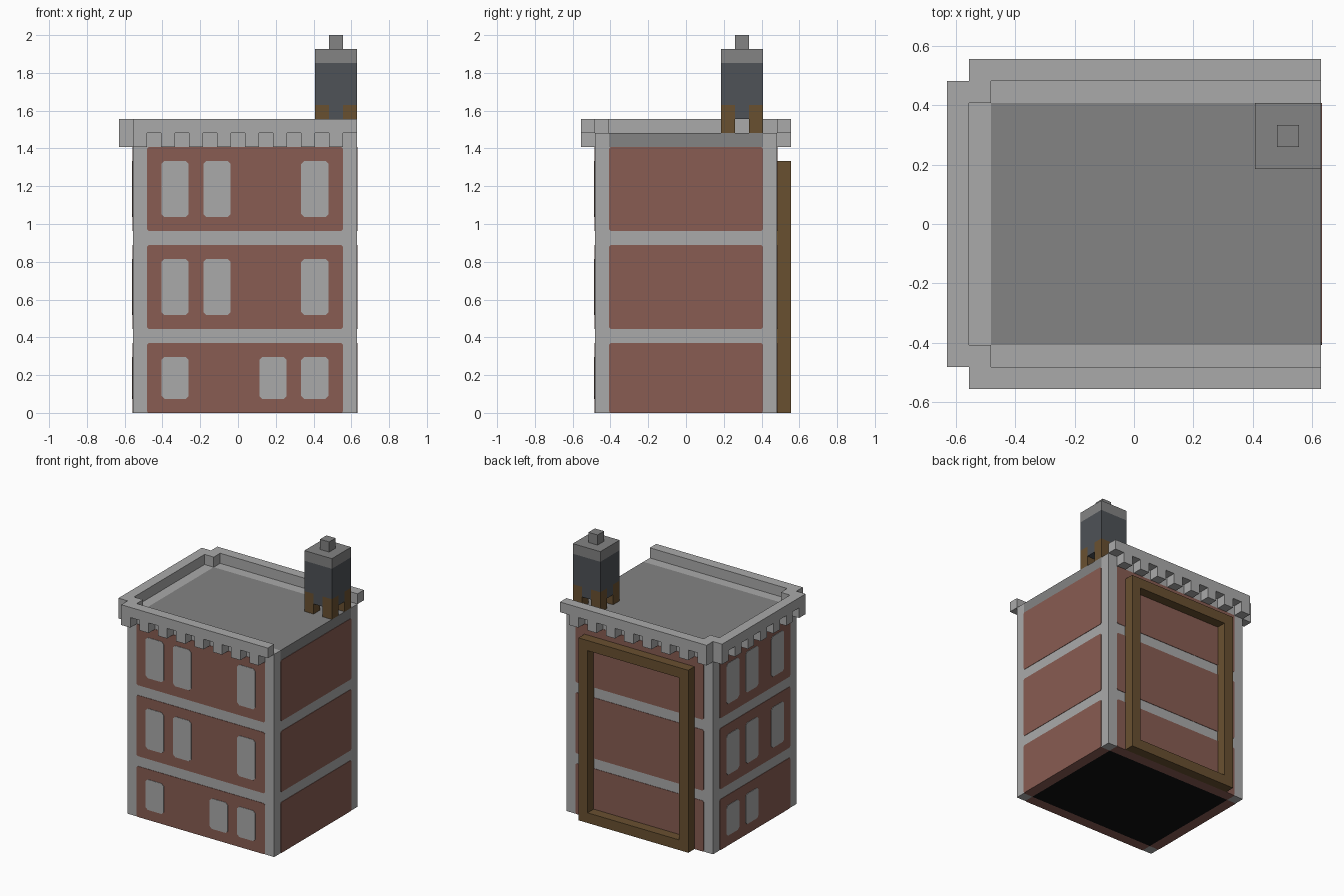
import bpy, bmesh
from mathutils import Vector

if "Cube" in bpy.data.objects:
    bpy.data.objects.remove(bpy.data.objects["Cube"], do_unlink=True)

UNIT = 2 / 27                                   # one building block
OFFSET = Vector((-8.5, -7.5, 0))                # centres the block grid
PLATE = 0.04                                    # painted plate thickness, in blocks


def material(name, srgb):
    m = bpy.data.materials.new(name)
    m.use_nodes = True
    col = [((c / 255 + 0.055) / 1.055) ** 2.4 for c in srgb] + [1]
    m.diffuse_color = col
    m.node_tree.nodes["Principled BSDF"].inputs["Base Color"].default_value = col
    return m


TRIM = material("pale stone", (170, 170, 170))
ROOF = material("roof grey", (131, 131, 131))
BRICK = material("red brick", (136, 92, 82))
WOOD = material("brown wood", (105, 80, 48))
SLATE = material("dark slate", (78, 82, 87))
BLACK = material("black", (17, 17, 17))


def finish(name, bm, mat):
    bmesh.ops.recalc_face_normals(bm, faces=bm.faces)
    for v in bm.verts:
        v.co = (v.co + OFFSET) * UNIT
    mesh = bpy.data.meshes.new(name)
    bm.to_mesh(mesh)
    bm.free()
    mesh.materials.append(mat)
    bpy.context.collection.objects.link(bpy.data.objects.new(name, mesh))


def blocks(name, mat, boxes):
    """Boxes given as (low corner, high corner) in block units."""
    bm = bmesh.new()
    for low, high in boxes:
        low, high = Vector(low), Vector(high)
        for v in bmesh.ops.create_cube(bm, size=1)["verts"]:
            v.co = (low + high) / 2 + v.co * (high - low)
    finish(name, bm, mat)


def plates(name, mat, wall, rects, lift, cut):
    """Thin plates with clipped corners on a wall (origin, across, outward)."""
    origin, across, out = map(Vector, wall)
    up = Vector((0, 0, 1))
    bm = bmesh.new()
    for u0, u1, z0, z1 in rects:
        c = cut
        outline = [(u0 + c, z0), (u1 - c, z0), (u1, z0 + c), (u1, z1 - c),
                   (u1 - c, z1), (u0 + c, z1), (u0, z1 - c), (u0, z0 + c)]
        face = bm.faces.new([bm.verts.new(origin + across * u + up * z) for u, z in outline])
        top = bmesh.ops.extrude_face_region(bm, geom=[face])["geom"]
        for v in top:
            if isinstance(v, bmesh.types.BMVert):
                v.co += out * lift
    finish(name, bm, mat)


# Main block, with its underside painted
blocks("house_body", TRIM, [((1, 1, PLATE), (17, 14, 19))])
blocks("underside_centre", BLACK, [((2, 2, 0), (16, 13, PLATE))])
blocks("underside_border", BRICK, [((2, y, 0), (16, y + 1, PLATE)) for y in (1, 13)]
       + [((x, 2, 0), (x + 1, 13, PLATE)) for x in (1, 16)])
blocks("underside_corners", TRIM, [((x, y, 0), (x + 1, y + 1, PLATE))
                                   for x in (1, 16) for y in (1, 13)])

# Brick fields between the pillars and floor bands
WALLS = {
    "front": ((0, 1, 0), (1, 0, 0), (0, -1, 0)),
    "back": ((0, 14, 0), (1, 0, 0), (0, 1, 0)),
    "right": ((1, 0, 0), (0, 1, 0), (-1, 0, 0)),
    "left": ((17, 0, 0), (0, 1, 0), (1, 0, 0)),
}
FLOORS = [(0, 5), (6, 12), (13, 19)]
for side, wall in WALLS.items():
    end = 16 if side in ("front", "back") else 13
    plates(side + "_brick", BRICK, wall, [(2, end, a, b) for a, b in FLOORS], PLATE, 0.12)

# Windows, two blocks wide, one block clear of each floor band
WINDOWS = {"front": [(3, 10, 13), (3, 6, 13), (3, 6, 13)],
           "right": [(7, 10), (3, 7, 10), (3, 7, 10)]}
for side, rows in WINDOWS.items():
    rects = [(u + 0.02, u + 1.98, a + 1, b - 1)
             for (a, b), row in zip(FLOORS, rows) for u in row]
    plates(side + "_windows", TRIM, WALLS[side], rects, 2 * PLATE, 0.22)

# Flat roof with a pale edge, open on one side
blocks("roof_deck", ROOF, [((2, 2, 19), (17, 13, 20))])
blocks("roof_edge", TRIM, [((1, 1, 19), (17, 2, 20)), ((1, 13, 19), (17, 14, 20)),
                           ((1, 2, 19), (2, 13, 20))])

# Parapet, inner corner posts and the teeth below
blocks("parapet", TRIM, [((1, 0, 20), (17, 1, 21)), ((1, 14, 20), (17, 15, 21)),
                         ((0, 1, 20), (1, 14, 21)),
                         ((1, 1, 20), (2, 2, 21)), ((1, 13, 20), (2, 14, 21))])
blocks("cornice_teeth", TRIM,
       [((x, y, 19), (x + 1, y + 1, 20)) for x in range(1, 17, 2) for y in (0, 14)]
       + [((0, y, 19), (1, y + 1, 20)) for y in range(1, 14, 2)])

# Wooden frame on the back wall
blocks("back_frame", WOOD, [((3, 14, 0), (4, 15, 18)), ((14, 14, 0), (15, 15, 18)),
                            ((4, 14, 0), (14, 15, 1)), ((4, 14, 17), (14, 15, 18))])

# Chimney on four corner legs; the tank is notched where the legs rise into it
blocks("chimney_legs", WOOD, [((x, y, 20), (x + 1, y + 1, 22))
                              for x in (14, 16) for y in (10, 12)])
blocks("chimney_tank", SLATE, [((14, 10, 22), (17, 13, 25)),
                               ((15, 10, 21), (16, 13, 22)), ((14, 11, 21), (17, 12, 22))])
blocks("chimney_cap", ROOF, [((14, 10, 25), (17, 13, 26)), ((15, 11, 26), (16, 12, 27))])
